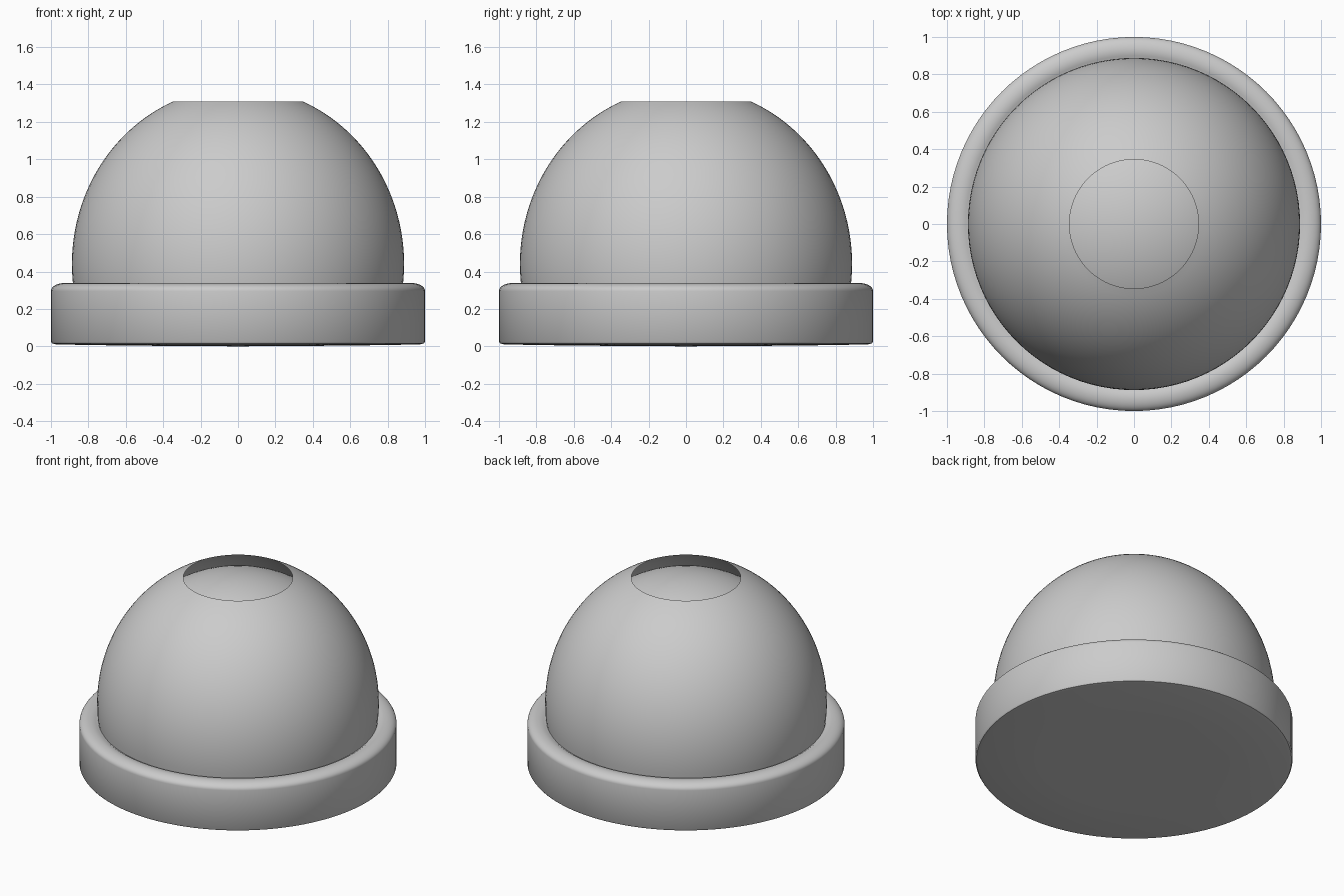
import bpy, bmesh, math
from math import sin, cos, pi

if "Cube" in bpy.data.objects:
    bpy.data.objects.remove(bpy.data.objects["Cube"])


def lathe(name, profile, steps=96, smooth=35):
    """Spin an (r, z) profile about the z axis."""
    bm = bmesh.new()
    verts = [bm.verts.new((r, 0, z)) for r, z in profile]
    edges = [bm.edges.new(p) for p in zip(verts, verts[1:])]
    bmesh.ops.spin(bm, geom=verts + edges, cent=(0, 0, 0), axis=(0, 0, 1),
                   angle=2 * pi, steps=steps, use_merge=False)
    bmesh.ops.remove_doubles(bm, verts=bm.verts, dist=1e-4)
    bmesh.ops.recalc_face_normals(bm, faces=bm.faces)
    mesh = bpy.data.meshes.new(name)
    bm.to_mesh(mesh)
    bm.free()
    obj = bpy.data.objects.new(name, mesh)
    bpy.context.collection.objects.link(obj)
    bpy.ops.object.select_all(action='DESELECT')
    obj.select_set(True)
    bpy.context.view_layer.objects.active = obj
    bpy.ops.object.shade_smooth_by_angle(angle=math.radians(smooth))
    return obj


def dome_profile(radius, height, centre, start, end, n=28):
    """Elliptical arc between two elevation angles."""
    angles = [start + (end - start) * i / n for i in range(n + 1)]
    return [(radius * cos(a), centre + height * sin(a)) for a in angles]


# Base: slightly bulging underside, straight wall, rounded top rim
corner = [(0.93 + 0.07 * cos(a), 0.295 + 0.043 * sin(a))
          for a in [i * pi / 16 for i in range(9)]]
lathe("base", [(0, 0), (0.6, 0.004), (0.97, 0.01), (0.993, 0.015), (1, 0.025)]
      + corner + [(0.90, 0.335), (0.885, 0.325), (0.80, 0.32), (0, 0.32)])

# Outer dome: thin shell, open at the top
cut = math.acos(0.345 / 0.888)
outer = lathe("outer_dome", dome_profile(0.888, 0.944, 0.44, -0.13, cut))
for p in outer.data.polygons[:1]:
    if p.normal.dot(p.center) < 0:
        outer.data.flip_normals()

# Inner dome: closed cap just visible through the opening
lathe("inner_dome", dome_profile(0.86, 0.87, 0.44, -0.13, pi / 2))
